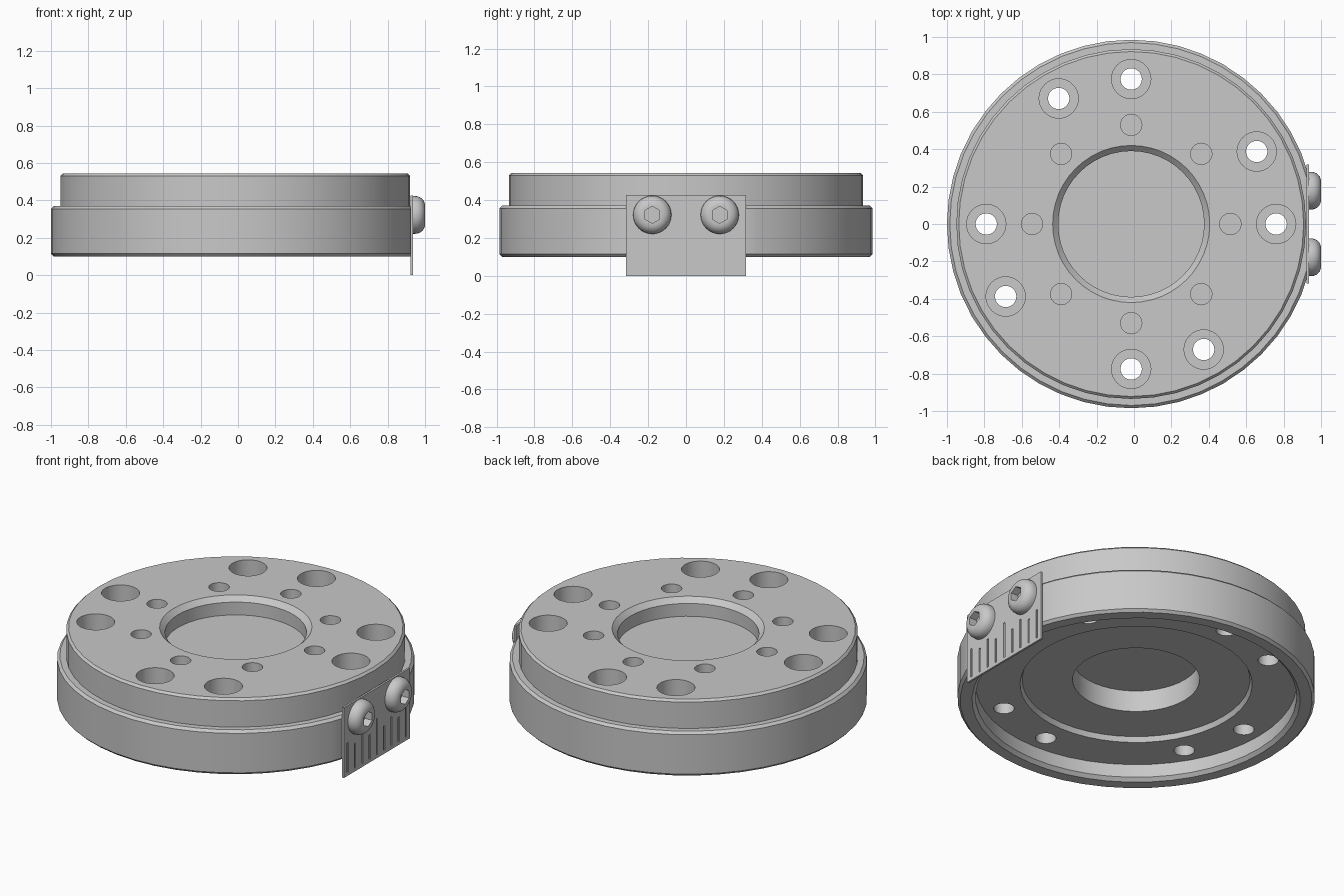
import bpy, bmesh, math
from mathutils import Matrix, Vector

if "Cube" in bpy.data.objects:
    bpy.data.objects.remove(bpy.data.objects["Cube"])

grey = bpy.data.materials.new("machined_grey")
grey.use_nodes = True
GREY = (0.58, 0.58, 0.58, 1)
grey.diffuse_color = GREY
grey.node_tree.nodes["Principled BSDF"].inputs["Base Color"].default_value = GREY

CX = -0.015  # axis of the ring body
FLAT = 0.923  # x of the flat that carries the scale plate


def make(name, bm):
    bmesh.ops.recalc_face_normals(bm, faces=bm.faces)
    mesh = bpy.data.meshes.new(name)
    bm.to_mesh(mesh)
    bm.free()
    mesh.materials.append(grey)
    ob = bpy.data.objects.new(name, mesh)
    bpy.context.collection.objects.link(ob)
    return ob


def lathe(bm, profile, steps, matrix=Matrix()):
    """Turn an (r, z) profile, running axis to axis, into a closed solid."""
    rings = []
    for r, z in profile:
        count = steps if r else 1
        ring = [bm.verts.new(matrix @ Vector((r * math.cos(a), r * math.sin(a), z)))
                for a in (k * math.tau / steps for k in range(count))]
        rings.append(ring * (steps // count))
    for low, high in zip(rings, rings[1:]):
        for i in range(steps):
            j = (i + 1) % steps
            corners = dict.fromkeys((low[i], low[j], high[j], high[i]))
            bm.faces.new(list(corners))


def box(bm, lo, hi):
    size = [b - a for a, b in zip(lo, hi)]
    mid = [(a + b) / 2 for a, b in zip(lo, hi)]
    bmesh.ops.create_cube(bm, size=1, matrix=Matrix.Translation(mid) @ Matrix.Diagonal((*size, 1)))


def cut(ob, bm):
    cutter = make("cutter", bm)
    cutter.hide_render = True
    mod = ob.modifiers.new("cut", 'BOOLEAN')
    mod.operation = 'DIFFERENCE'
    mod.solver = 'EXACT'
    mod.object = cutter
    select(ob)
    bpy.ops.object.modifier_apply(modifier=mod.name)
    bpy.data.objects.remove(cutter)


def select(ob):
    bpy.ops.object.select_all(action='DESELECT')
    ob.select_set(True)
    bpy.context.view_layer.objects.active = ob


def smooth(ob):
    select(ob)
    bpy.ops.object.shade_smooth_by_angle(angle=math.radians(25))


# Ring body: underside recesses, outer steps, then the top recess
bm = bmesh.new()
lathe(bm, [(0, 0.36), (0.35, 0.36), (0.35, 0.23), (0.628, 0.23), (0.64, 0.2), (0.885, 0.2),
           (0.885, 0.12), (0.905, 0.1), (0.97, 0.1), (0.985, 0.115), (0.985, 0.355),
           (0.97, 0.37), (0.935, 0.37), (0.935, 0.53), (0.922, 0.543), (0.42, 0.543),
           (0.39, 0.513), (0.39, 0.435), (0, 0.435)],
      48, Matrix.Translation((CX, 0, 0)))
body = make("ring_body", bm)

# Flat on the model's left side
bm = bmesh.new()
box(bm, (FLAT, -0.6, 0), (1.2, 0.6, 0.7))
cut(body, bm)

# Counterbored bolt holes and blind threaded holes
bm = bmesh.new()
for deg in (0, 30, 90, 120, 180, 210, 270, 300):
    a = math.radians(deg)
    spot = Matrix.Translation((CX + 0.775 * math.cos(a), 0.775 * math.sin(a), 0))
    lathe(bm, [(0, 0.05), (0.057, 0.05), (0.057, 0.36), (0.105, 0.36), (0.105, 0.7), (0, 0.7)], 32, spot)
for i in range(8):
    a = i * math.tau / 8
    spot = Matrix.Translation((CX + 0.53 * math.cos(a), 0.53 * math.sin(a), 0))
    lathe(bm, [(0, 0.4), (0.057, 0.4), (0.057, 0.7), (0, 0.7)], 24, spot)
cut(body, bm)
smooth(body)

# Scale plate with engraved graduations
bm = bmesh.new()
box(bm, (FLAT, -0.317, 0), (FLAT + 0.012, 0.317, 0.427))
plate = make("scale_plate", bm)
bm = bmesh.new()
for i in range(-4, 5):
    top = 0.24 if i == 0 else 0.2 if i % 2 == 0 else 0.17
    box(bm, (FLAT + 0.006, i * 0.07 - 0.006, 0.02), (1, i * 0.07 + 0.006, top))
cut(plate, bm)

# Button-head screws with hexagonal sockets
for side, y in (("right", -0.178), ("left", 0.178)):
    place = Matrix.Translation((FLAT + 0.01, y, 0.322)) @ Matrix.Rotation(math.pi / 2, 4, 'Y')
    dome = [(0.05 + 0.051 * math.cos(t), 0.014 + 0.053 * math.sin(t))
            for t in (k * math.pi / 12 for k in range(7))]
    bm = bmesh.new()
    lathe(bm, [(0, 0), (0.101, 0)] + dome + [(0, 0.067)], 32, place)
    screw = make(side + "_screw", bm)
    bm = bmesh.new()
    lathe(bm, [(0, 0.02), (0.045, 0.02), (0.045, 0.12), (0, 0.12)], 6, place)
    cut(screw, bm)
    smooth(screw)
